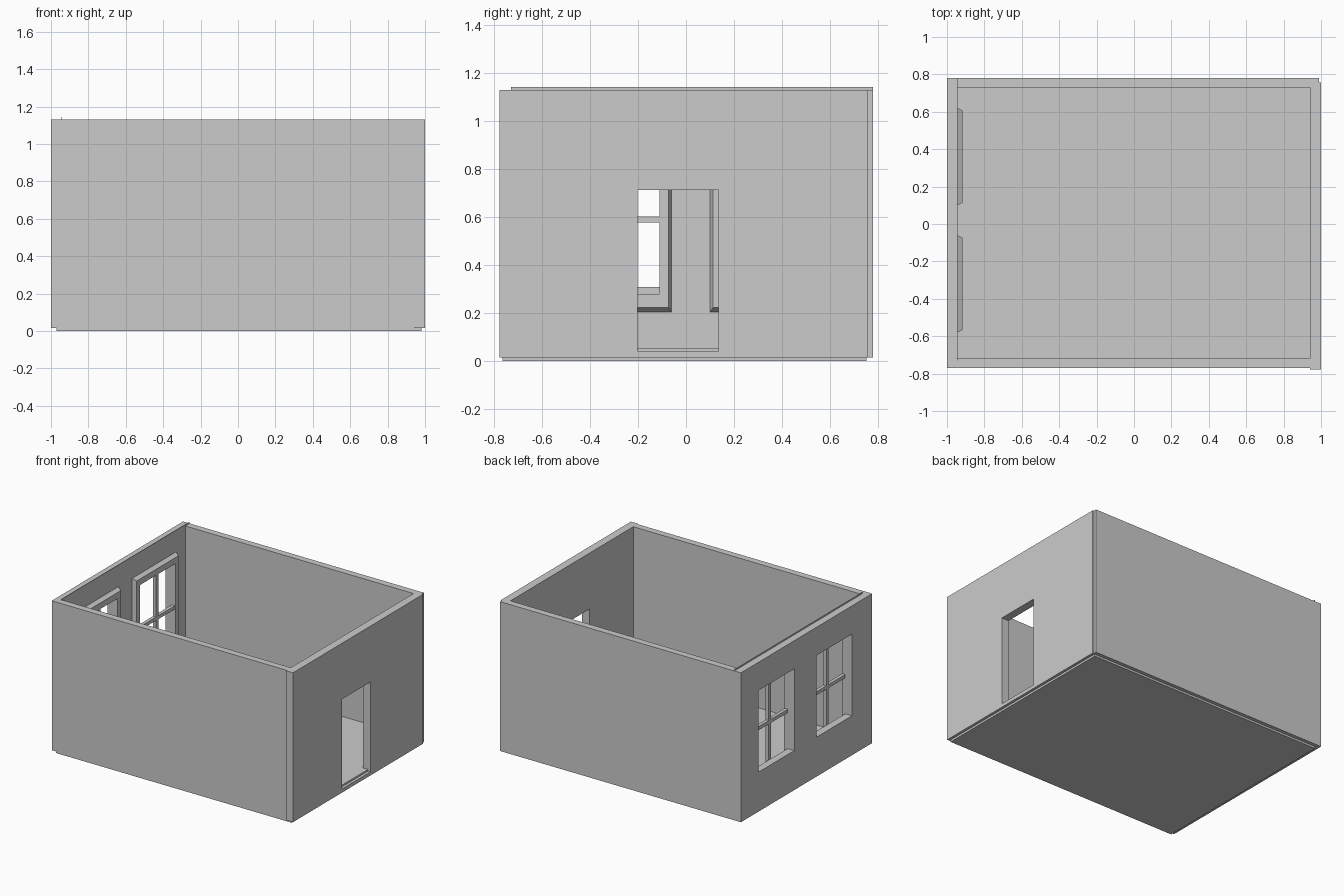
import bpy, bmesh

if "Cube" in bpy.data.objects:
    bpy.data.objects.remove(bpy.data.objects["Cube"])

Z0, Z1 = 0.015, 1.131          # wall bottom and top
WINDOWS = (-0.32, 0.36)        # window centres along y


def mesh_object(name, verts, faces):
    me = bpy.data.meshes.new(name)
    me.from_pydata(verts, [], faces)
    bm = bmesh.new()
    bm.from_mesh(me)
    bmesh.ops.recalc_face_normals(bm, faces=bm.faces)
    bm.to_mesh(me)
    bm.free()
    ob = bpy.data.objects.new(name, me)
    bpy.context.collection.objects.link(ob)
    return ob


def box(name, x, y, z):
    verts = [(a, b, c) for a in x for b in y for c in z]
    faces = [(0, 1, 3, 2), (4, 6, 7, 5), (0, 4, 5, 1),
             (2, 3, 7, 6), (0, 2, 6, 4), (1, 5, 7, 3)]
    return mesh_object(name, verts, faces)


def cut(wall, y, z):
    """Cut a rectangular opening through a side wall."""
    xs = [v.co.x for v in wall.data.vertices]
    cutter = box("opening_cutter", (min(xs) - 0.1, max(xs) + 0.1), y, z)
    cutter.hide_render = True
    mod = wall.modifiers.new("opening", "BOOLEAN")
    mod.operation, mod.solver, mod.object = "DIFFERENCE", "EXACT", cutter
    bpy.context.view_layer.objects.active = wall
    bpy.ops.object.modifier_apply(modifier=mod.name)
    bpy.data.objects.remove(cutter)


def trim(name, cy):
    """Window surround with a bevelled outer edge."""
    loops = []
    for x, hw, lo, hi in ((-0.945, 0.26, 0.205, 0.98),
                          (-0.917, 0.247, 0.225, 0.963),
                          (-0.917, 0.209, 0.28, 0.918),
                          (-0.945, 0.209, 0.28, 0.918)):
        loops += [(x, cy - hw, lo), (x, cy + hw, lo),
                  (x, cy + hw, hi), (x, cy - hw, hi)]
    faces = []
    for k in range(4):
        n = (k + 1) % 4
        for i in range(4):
            j = (i + 1) % 4
            faces.append((k * 4 + i, k * 4 + j, n * 4 + j, n * 4 + i))
    return mesh_object(name, loops, faces)


# Floor slab
box("floor", (-0.97, 0.98), (-0.765, 0.753), (0, 0.055))

# Plain front and back walls
box("front_wall", (-1, 0.998), (-0.77, -0.72), (Z0, Z1))
box("back_wall", (-1, 0.99), (0.73, 0.78), (Z0, Z1))

# Right wall with doorway
right = box("right_wall", (0.94, 1), (-0.778, 0.757), (Z0, Z1))
cut(right, (-0.202, 0.135), (0.042, 0.713))

# Left wall with two windows
left = box("left_wall", (-1, -0.945), (-0.77, 0.78), (Z0, Z1))
for i, cy in enumerate(WINDOWS, 1):
    cut(left, (cy - 0.21, cy + 0.21), (0.31, 0.92))
    trim(f"window_trim_{i}", cy)
    # Cross bars
    box(f"window_upright_{i}", (-0.945, -0.92), (cy - 0.013, cy + 0.013), (0.28, 0.92))
    box(f"window_crossbar_{i}", (-0.945, -0.92), (cy - 0.21, cy + 0.21), (0.578, 0.604))

# Thin lip standing above the inner edge of the left wall
box("left_wall_lip", (-0.946, -0.945), (-0.73, 0.78), (Z1 - 0.01, 1.143))
